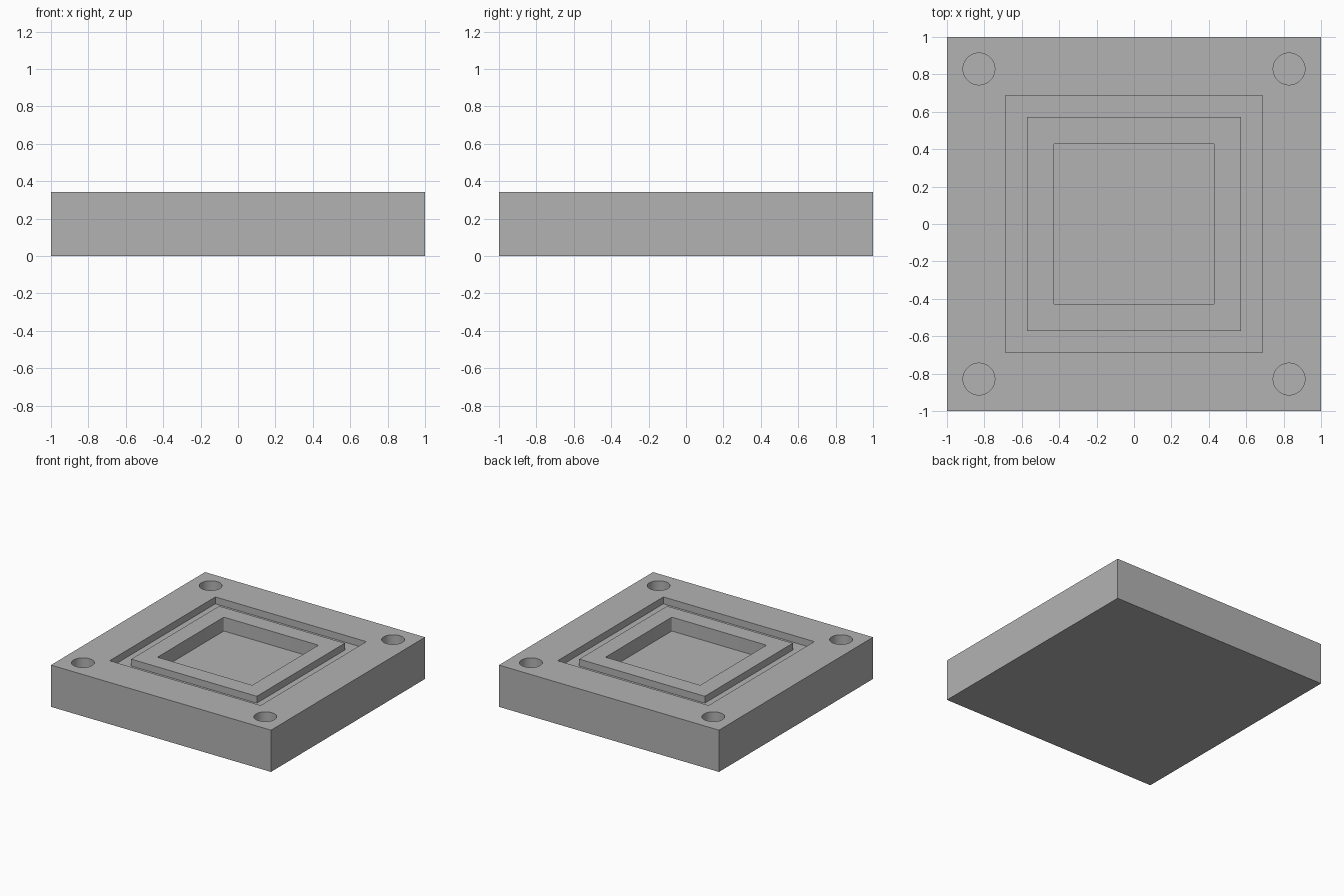
import bpy
import bmesh
from mathutils import Matrix

cube = bpy.data.objects.get("Cube")
if cube:
    bpy.data.objects.remove(cube, do_unlink=True)

HEIGHT = 0.343
OVER = 0.1  # how far cutters rise above the top face

grey = bpy.data.materials.new("light_grey")
grey.use_nodes = True
grey.diffuse_color = (0.45, 0.45, 0.45, 1)
grey.node_tree.nodes["Principled BSDF"].inputs["Base Color"].default_value = grey.diffuse_color


def finish(name, bm):
    mesh = bpy.data.meshes.new(name)
    bm.to_mesh(mesh)
    bm.free()
    mesh.materials.append(grey)
    obj = bpy.data.objects.new(name, mesh)
    bpy.context.collection.objects.link(obj)
    return obj


def square_block(name, half, bottom, top, fillet=0):
    bm = bmesh.new()
    size = Matrix.Diagonal((2 * half, 2 * half, top - bottom, 1))
    bmesh.ops.create_cube(bm, size=1, matrix=Matrix.Translation((0, 0, (top + bottom) / 2)) @ size)
    if fillet:
        uprights = [e for e in bm.edges if abs(e.verts[0].co.z - e.verts[1].co.z) > 0.01]
        bmesh.ops.bevel(bm, geom=uprights, offset=fillet, segments=4, profile=0.5, affect='EDGES')
    return finish(name, bm)


def cylinder(name, x, y, radius, bottom, top):
    bm = bmesh.new()
    bmesh.ops.create_cone(bm, cap_ends=True, segments=48, radius1=radius, radius2=radius,
                          depth=top - bottom, matrix=Matrix.Translation((x, y, (top + bottom) / 2)))
    return finish(name, bm)


def cut(target, cutter):
    cutter.hide_render = True
    mod = target.modifiers.new("cut", 'BOOLEAN')
    mod.operation = 'DIFFERENCE'
    mod.solver = 'EXACT'
    mod.object = cutter
    bpy.context.view_layer.objects.active = target
    bpy.ops.object.modifier_apply(modifier=mod.name)
    bpy.data.objects.remove(cutter, do_unlink=True)


# Square plate
plate = square_block("base_plate", 1.0, 0, HEIGHT)

# Shallow square groove, leaving a raised frame inside it
groove = square_block("groove_cutter", 0.686, HEIGHT - 0.057, HEIGHT + OVER)
cut(groove, square_block("frame_core", 0.571, 0, HEIGHT + 2 * OVER))
cut(plate, groove)

# Central pocket
cut(plate, square_block("pocket_cutter", 0.43, HEIGHT - 0.114, HEIGHT + OVER, fillet=0.008))

# Blind round holes in the corners
for sx in (-1, 1):
    for sy in (-1, 1):
        cut(plate, cylinder("hole_cutter", sx * 0.829, sy * 0.829, 0.085,
                            HEIGHT - 0.23, HEIGHT + OVER))

# Smooth hole walls, sharp edges elsewhere
bpy.ops.object.select_all(action='DESELECT')
plate.select_set(True)
bpy.context.view_layer.objects.active = plate
bpy.ops.object.shade_smooth_by_angle()
